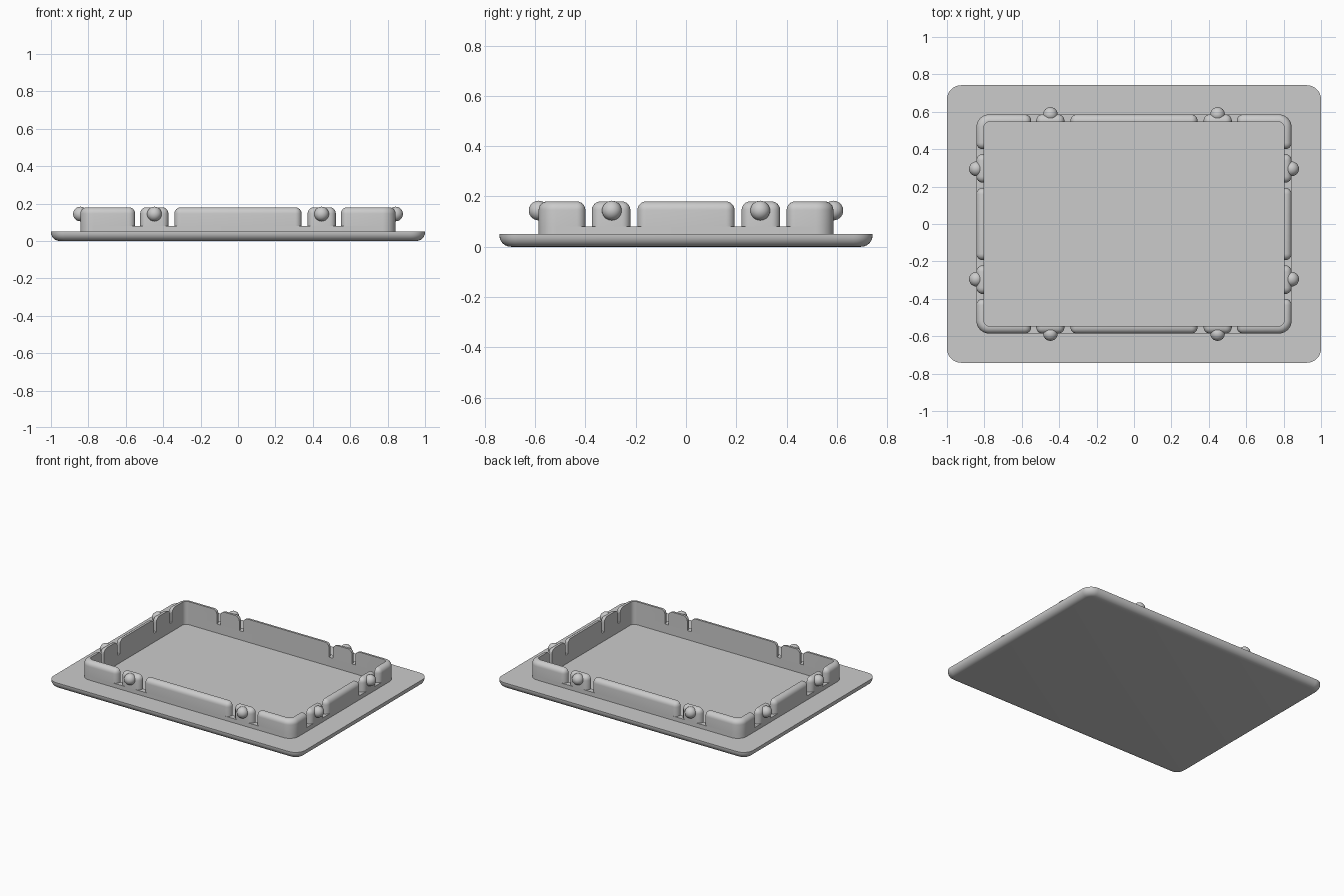
import bpy, bmesh, math

if "Cube" in bpy.data.objects:
    bpy.data.objects.remove(bpy.data.objects["Cube"])

GREY = (0.6, 0.6, 0.6, 1)
grey = bpy.data.materials.new("plain grey")
grey.use_nodes = True
grey.diffuse_color = GREY
grey.node_tree.nodes["Principled BSDF"].inputs["Base Color"].default_value = GREY

OUT_X, OUT_Y = 0.843, 0.586     # outer faces of the rim
IN_X, IN_Y = 0.803, 0.546       # inner faces of the rim
POCKET, FLANGE, LEDGE, TOP = 0.015, 0.05, 0.08, 0.18
FILLET = 0.034


def finish(name, bm, mirror=""):
    mesh = bpy.data.meshes.new(name)
    bm.to_mesh(mesh)
    bm.free()
    mesh.materials.append(grey)
    obj = bpy.data.objects.new(name, mesh)
    bpy.context.collection.objects.link(obj)
    if mirror:
        mod = obj.modifiers.new("mirror", "MIRROR")
        mod.use_axis = ["X" in mirror, "Y" in mirror, False]
        mod.use_mirror_merge = False
    bpy.ops.object.select_all(action="DESELECT")
    obj.select_set(True)
    bpy.context.view_layer.objects.active = obj
    bpy.ops.object.shade_smooth_by_angle(angle=math.radians(35))


def arc(x, y, r, steps=8):
    """Rounded corner whose sharp point would be at x, y, from the y side to the x side."""
    pts = []
    for i in range(steps + 1):
        a = math.pi / 2 * (1 - i / steps)
        pts.append((x - r + r * math.cos(a), y - r + r * math.sin(a)))
    return pts


def rounded_rectangle(x, y, r):
    corner = arc(x, y, r)
    back = list(reversed(corner))
    return (corner + [(px, -py) for px, py in back]
            + [(-px, -py) for px, py in corner] + [(-px, py) for px, py in back])


def join_loops(bm, lower, upper):
    """Band of faces between two clockwise loops, facing outward."""
    for i in range(len(lower)):
        j = (i + 1) % len(lower)
        bm.faces.new((lower[j], lower[i], upper[i], upper[j]))


def loop(bm, points, z):
    return [bm.verts.new((x, y, z)) for x, y in points]


def prism(points, z0, z1):
    """Upright solid on a clockwise outline, all faces pointing outward."""
    bm = bmesh.new()
    low, high = loop(bm, points, z0), loop(bm, points, z1)
    bm.faces.new(low)
    bm.faces.new(list(reversed(high)))
    join_loops(bm, low, high)
    bm.normal_update()
    return bm, low, high


def round_edges(bm, edges, size):
    bmesh.ops.bevel(bm, geom=edges, offset=size, offset_type="OFFSET",
                    segments=6, profile=0.5, affect="EDGES", clamp_overlap=False)


def rim_piece(name, outer, inner, mirror):
    """Upright rim section, rounded everywhere but on its inner face."""
    bm, low, high = prism(outer + inner, LEDGE, TOP)
    n = len(outer)
    inside = set(high[n:])
    crown = set(high)
    edges = [e for e in bm.edges
             if all(v in crown for v in e.verts)
             and not all(v in inside for v in e.verts)]
    edges += [bm.edges.get((low[i], high[i])) for i in (0, n - 1)]
    round_edges(bm, edges, FILLET)
    finish(name, bm, mirror)


# Base plate: rounded underside edge, flat flange, sunken pocket inside the rim
bm = bmesh.new()
outline = rounded_rectangle(1.0, 0.742, 0.076)
opening = rounded_rectangle(IN_X, IN_Y, 0.03)
loops = [loop(bm, outline, 0), loop(bm, outline, FLANGE),
         loop(bm, opening, FLANGE), loop(bm, opening, POCKET)]
bm.faces.new(loops[0])
for lower, upper in zip(loops, loops[1:]):
    join_loops(bm, lower, upper)
bm.faces.new(list(reversed(loops[-1])))
bm.normal_update()
rim = set(loops[0])
round_edges(bm, [e for e in bm.edges if all(v in rim for v in e.verts)], 0.046)
finish("base_plate", bm)

# Low ledge that joins all the rim sections
ledge = [(0, OUT_Y)] + arc(OUT_X, OUT_Y, 0.07) + [(OUT_X, 0), (IN_X, 0)]
ledge += list(reversed(arc(IN_X, IN_Y, 0.03))) + [(0, IN_Y)]
finish("rim_ledge", prism(ledge, FLANGE, LEDGE)[0], "XY")

# Corner sections
CX, CY = 0.55, 0.40
rim_piece("rim_corners",
          [(CX, OUT_Y)] + arc(OUT_X, OUT_Y, 0.07) + [(OUT_X, CY)],
          [(IN_X, CY)] + list(reversed(arc(IN_X, IN_Y, 0.03))) + [(CX, IN_Y)], "XY")

# Straight sections and snap tabs
for name, a, b, mirror in (("rim_long_sides", -0.34, 0.34, "Y"),
                           ("long_side_tabs", 0.372, 0.523, "XY")):
    rim_piece(name, [(a, OUT_Y), (b, OUT_Y)], [(b, IN_Y), (a, IN_Y)], mirror)
for name, a, b, mirror in (("rim_short_sides", -0.193, 0.193, "X"),
                           ("short_side_tabs", 0.221, 0.374, "XY")):
    rim_piece(name, [(OUT_X, b), (OUT_X, a)], [(IN_X, a), (IN_X, b)], mirror)

# Round snap bumps on the tabs
for name, x, y in (("long_side_bumps", 0.447, OUT_Y), ("short_side_bumps", OUT_X, 0.295)):
    bm = bmesh.new()
    bmesh.ops.create_uvsphere(bm, u_segments=24, v_segments=14, radius=0.039)
    bmesh.ops.translate(bm, verts=bm.verts[:], vec=(x, y, 0.144))
    finish(name, bm, "XY")
